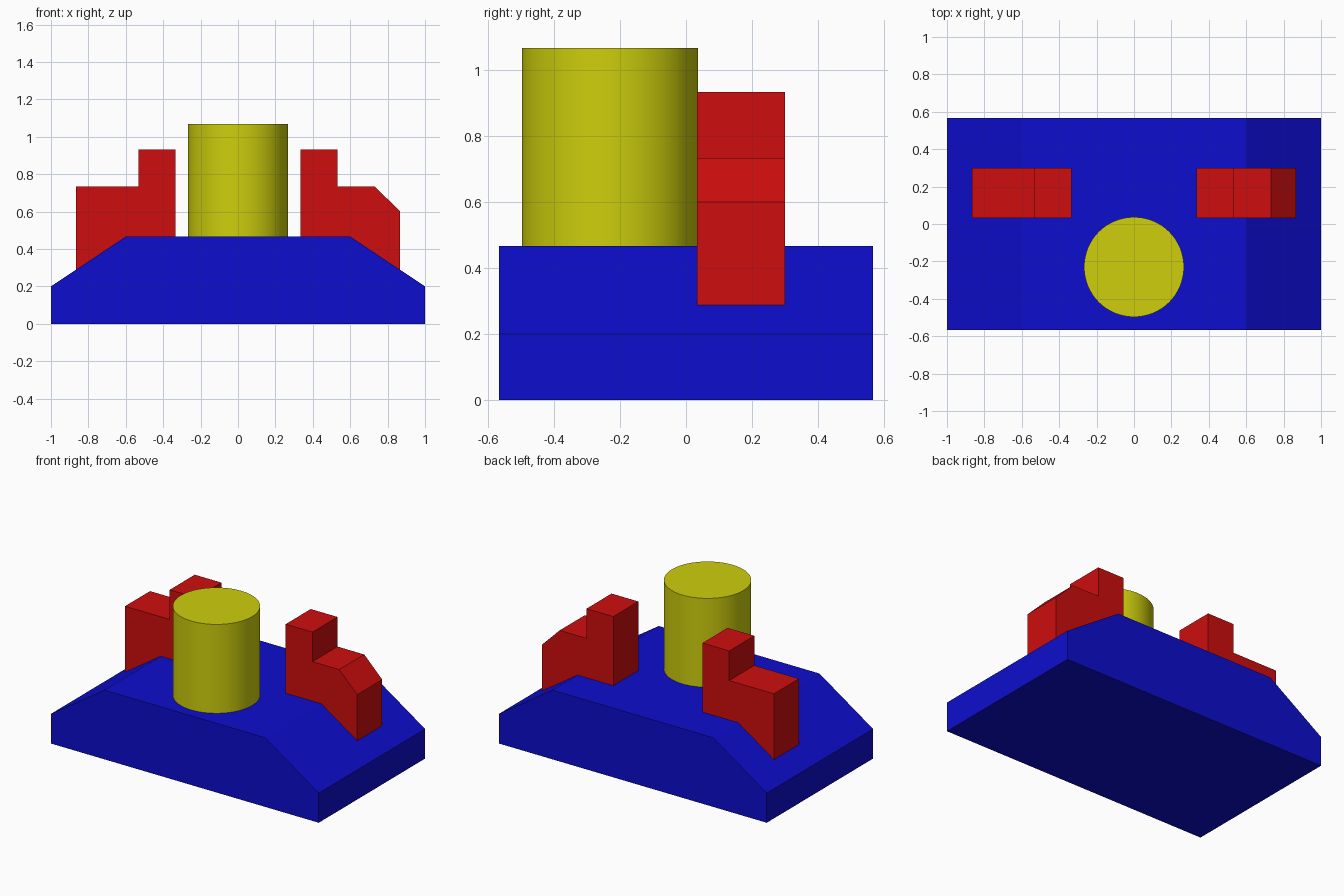
import bpy
import bmesh
import math

cube = bpy.data.objects.get("Cube")
if cube:
    bpy.data.objects.remove(cube, do_unlink=True)


def material(name, rgb):
    mat = bpy.data.materials.new(name)
    mat.use_nodes = True
    mat.diffuse_color = (*rgb, 1)
    mat.node_tree.nodes["Principled BSDF"].inputs["Base Color"].default_value = (*rgb, 1)
    return mat


blue = material("blue", (0.004, 0.004, 0.62))
red = material("red", (0.62, 0.004, 0.004))
yellow = material("yellow", (0.62, 0.62, 0.004))


def extrude_profile(name, profile, y0, y1, mat):
    """Extrude an x-z outline from y0 to y1."""
    bm = bmesh.new()
    face = bm.faces.new([bm.verts.new((x, y0, z)) for x, z in profile])
    ext = bmesh.ops.extrude_face_region(bm, geom=[face])
    verts = [v for v in ext["geom"] if isinstance(v, bmesh.types.BMVert)]
    bmesh.ops.translate(bm, vec=(0, y1 - y0, 0), verts=verts)
    bmesh.ops.recalc_face_normals(bm, faces=bm.faces)
    mesh = bpy.data.meshes.new(name)
    bm.to_mesh(mesh)
    bm.free()
    mesh.materials.append(mat)
    obj = bpy.data.objects.new(name, mesh)
    bpy.context.collection.objects.link(obj)
    return obj


# Base slab with sloped shoulders at both ends
extrude_profile("base", [(-1, 0), (1, 0), (1, 0.2), (0.6, 0.467), (-0.6, 0.467), (-1, 0.2)],
                -0.567, 0.567, blue)

# Stepped blocks, sunk into the base; only the left one has a chamfered corner
step = [(0.533, 0.733), (0.533, 0.933), (0.333, 0.933), (0.333, 0.22), (0.867, 0.22)]
square_corner = [(0.867, 0.733)]
chamfered_corner = [(0.867, 0.6), (0.733, 0.733)]
extrude_profile("left_block", step + chamfered_corner, 0.033, 0.3, red)
extrude_profile("right_block", [(-x, z) for x, z in step + square_corner], 0.033, 0.3, red)

# Upright cylinder, sunk slightly into the base
bottom, top = 0.44, 1.067
bpy.ops.mesh.primitive_cylinder_add(vertices=64, radius=0.267, depth=top - bottom,
                                    location=(0, -0.23, (top + bottom) / 2))
tower = bpy.context.object
tower.name = "cylinder_tower"
tower.data.materials.append(yellow)
bpy.ops.object.shade_smooth_by_angle(angle=math.radians(30))
